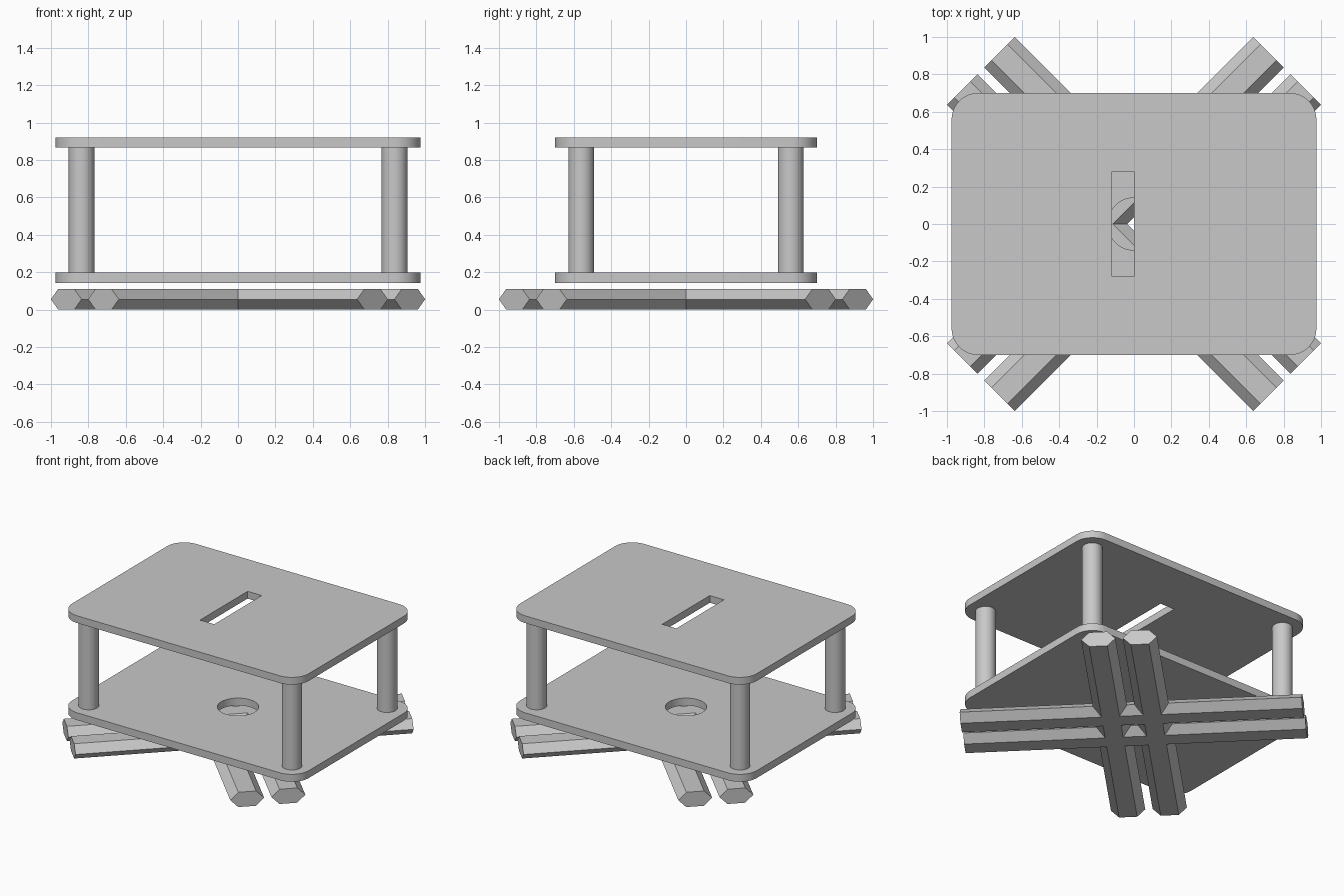
import bpy
import bmesh
from math import cos, sin, pi, radians
from mathutils import Matrix, Vector

if "Cube" in bpy.data.objects:
    bpy.data.objects.remove(bpy.data.objects["Cube"], do_unlink=True)

grey = bpy.data.materials.new("plain_grey")
grey.use_nodes = True
colour = (0.58, 0.58, 0.58, 1)
grey.diffuse_color = colour
grey.node_tree.nodes["Principled BSDF"].inputs["Base Color"].default_value = colour


def add_prism(bm, outline, bottom, top, matrix=Matrix()):
    """Extrude a flat outline from bottom to top, then place it."""
    face = bm.faces.new([bm.verts.new((x, y, bottom)) for x, y in outline])
    grown = bmesh.ops.extrude_face_region(bm, geom=[face])
    raised = [v for v in grown["geom"] if isinstance(v, bmesh.types.BMVert)]
    bmesh.ops.translate(bm, verts=raised, vec=Vector((0, 0, top - bottom)))
    bmesh.ops.transform(bm, matrix=matrix, verts=list(face.verts) + raised)


def make_object(name, bm):
    bmesh.ops.recalc_face_normals(bm, faces=bm.faces)
    mesh = bpy.data.meshes.new(name)
    bm.to_mesh(mesh)
    bm.free()
    mesh.materials.append(grey)
    obj = bpy.data.objects.new(name, mesh)
    bpy.context.collection.objects.link(obj)
    return obj


def prism(name, outline, bottom, top):
    bm = bmesh.new()
    add_prism(bm, outline, bottom, top)
    return make_object(name, bm)


def select(obj):
    bpy.ops.object.select_all(action='DESELECT')
    obj.select_set(True)
    bpy.context.view_layer.objects.active = obj


def combine(target, other, operation):
    mod = target.modifiers.new("combine", 'BOOLEAN')
    mod.operation, mod.solver, mod.object = operation, 'EXACT', other
    select(target)
    bpy.ops.object.modifier_apply(modifier=mod.name)
    bpy.data.objects.remove(other, do_unlink=True)


def smooth(obj):
    select(obj)
    bpy.ops.object.shade_smooth_by_angle(angle=radians(30))


def circle(radius, count=48):
    return [(radius * cos(2 * pi * i / count), radius * sin(2 * pi * i / count))
            for i in range(count)]


def rounded_rectangle(half_x, half_y, radius, steps=12):
    points = []
    for quarter, (sx, sy) in enumerate([(1, 1), (-1, 1), (-1, -1), (1, -1)]):
        for i in range(steps + 1):
            a = (quarter + i / steps) * pi / 2
            points.append((sx * (half_x - radius) + radius * cos(a),
                           sy * (half_y - radius) + radius * sin(a)))
    return points


# Plates: round hole in the lower one, offset slot in the upper one
sheet = rounded_rectangle(0.975, 0.70, 0.14)
lower_plate = prism("lower_plate", sheet, 0.143, 0.198)
combine(lower_plate, prism("hole_cutter", circle(0.14), 0.12, 0.3), 'DIFFERENCE')
upper_plate = prism("upper_plate", sheet, 0.866, 0.92)
slot = [(-0.117, -0.28), (0, -0.28), (0, 0.28), (-0.117, 0.28)]
combine(upper_plate, prism("slot_cutter", slot, 0.8, 1), 'DIFFERENCE')

# Corner posts
posts = []
for side, sx in (("right", -1), ("left", 1)):
    for end, sy in (("front", -1), ("back", 1)):
        post = prism(f"{end}_{side}_post", circle(0.069), 0.198, 0.866)
        post.location = (sx * 0.837, sy * 0.56, 0)
        posts.append(post)

for obj in [lower_plate, upper_plate] + posts:
    smooth(obj)

# Base: two crossing pairs of six-sided bars fused together
HALF = 0.055
section = [(0.116, 0), (0.061, HALF), (-0.061, HALF),
           (-0.116, 0), (-0.061, -HALF), (0.061, -HALF)]


def bar_pair(name, angle):
    bm = bmesh.new()
    for offset in (-0.141, 0.141):
        place = (Matrix.Translation((0, 0, HALF))
                 @ Matrix.Rotation(radians(angle), 4, 'Z')
                 @ Matrix.Translation((offset, 0, 0))
                 @ Matrix.Rotation(radians(90), 4, 'X'))
        add_prism(bm, section, -1.158, 1.158, place)
    return make_object(name, bm)


base_bars = bar_pair("crossed_base_bars", 45)
combine(base_bars, bar_pair("second_bars", -45), 'UNION')
